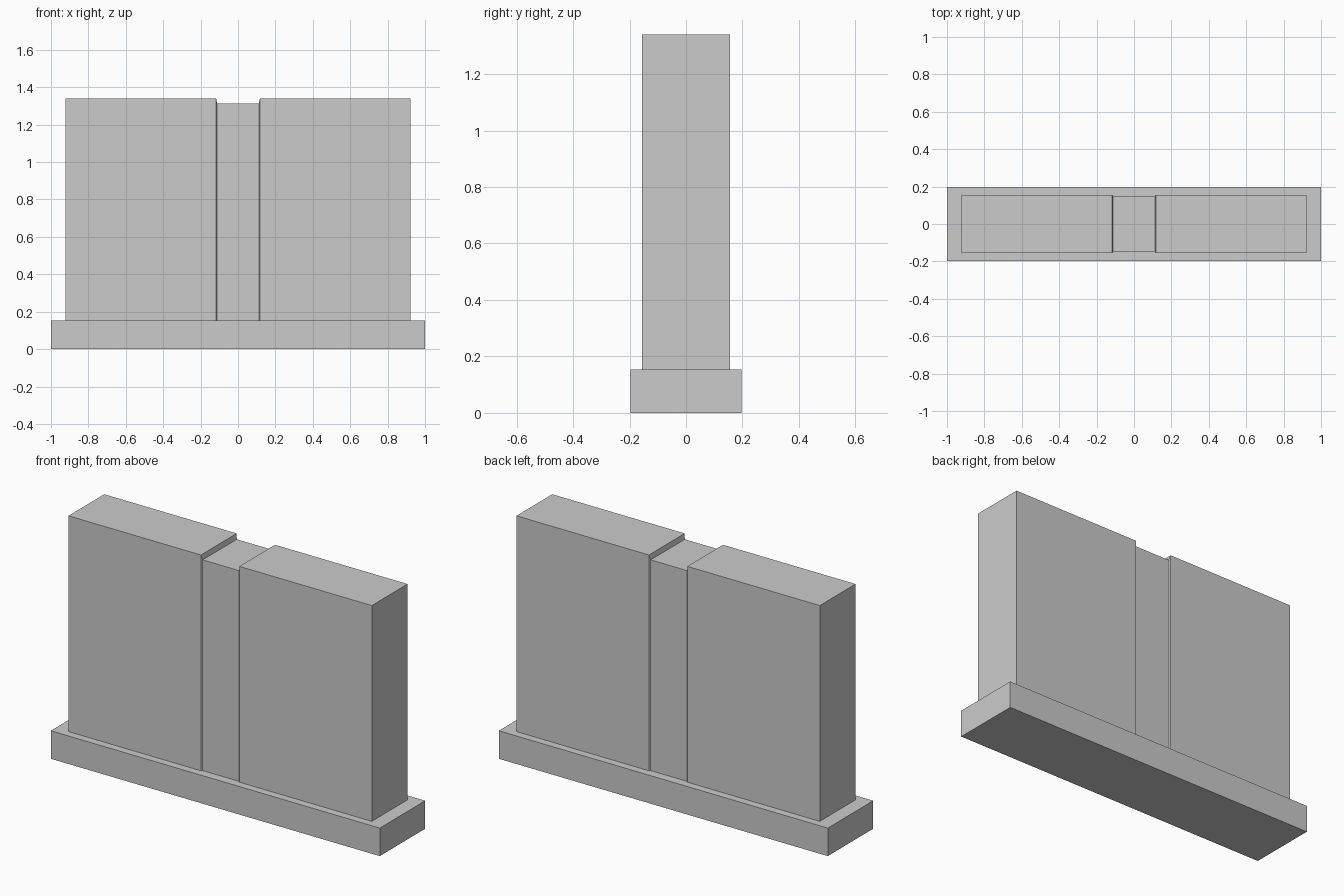
import bpy, bmesh

if "Cube" in bpy.data.objects:
    bpy.data.objects.remove(bpy.data.objects["Cube"])


def loft_along_x(name, sections, z0):
    """Join rectangular sections (x, half depth, top z) into a closed solid."""
    bm = bmesh.new()
    rings = [[bm.verts.new(p) for p in ((x, -d, z0), (x, d, z0), (x, d, top), (x, -d, top))]
             for x, d, top in sections]
    for a, b in zip(rings, rings[1:]):
        for i in range(4):
            j = (i + 1) % 4
            bm.faces.new((a[i], a[j], b[j], b[i]))
    bm.faces.new(rings[0])
    bm.faces.new(rings[-1])
    bmesh.ops.recalc_face_normals(bm, faces=bm.faces[:])
    mesh = bpy.data.meshes.new(name)
    bm.to_mesh(mesh)
    bm.free()
    obj = bpy.data.objects.new(name, mesh)
    bpy.context.collection.objects.link(obj)
    return obj


# Low plinth
loft_along_x("base_plinth", [(-1, 0.197, 0.154), (1, 0.197, 0.154)], 0)

# Upright block: two tall panels with a slightly recessed strip between them
half = [(0.922, 0.155, 1.34), (0.117, 0.155, 1.34), (0.111, 0.148, 1.312)]
left = [(-x, d, t) for x, d, t in half]
loft_along_x("upright_panels", left + half[::-1], 0.154)
